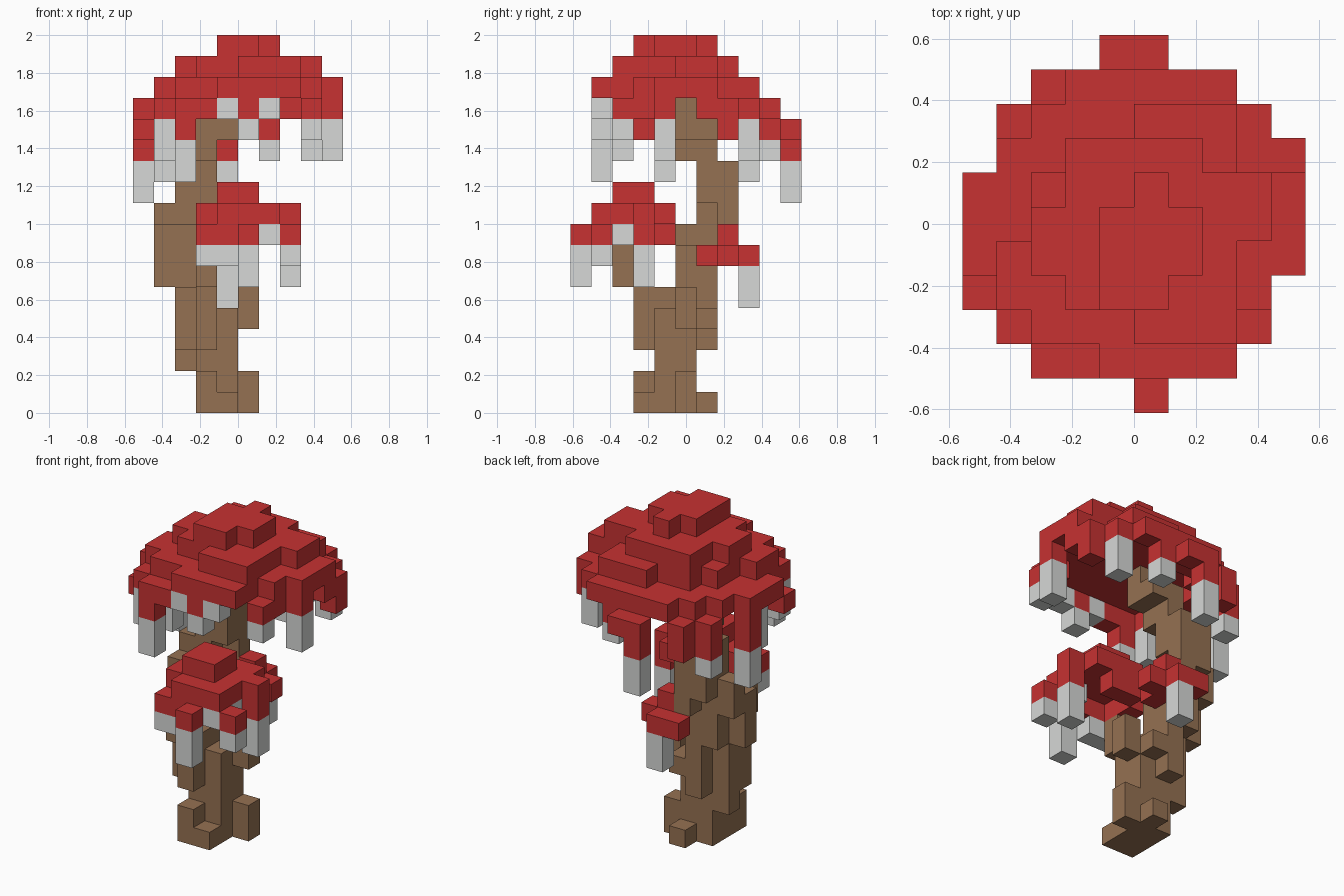
import bpy
import bmesh
from mathutils import Vector

if "Cube" in bpy.data.objects:
    bpy.data.objects.remove(bpy.data.objects["Cube"], do_unlink=True)

UNIT = 2 / 18                      # edge of one block
ORIGIN = Vector((-5, -5.5, 0))     # block grid corner


def material(name, colour):
    mat = bpy.data.materials.new(name)
    mat.use_nodes = True
    mat.diffuse_color = (*colour, 1)
    mat.node_tree.nodes["Principled BSDF"].inputs["Base Color"].default_value = (*colour, 1)
    return mat


RED = material("cap red", (0.57, 0.032, 0.032))
GREY = material("drip grey", (0.68, 0.69, 0.68))
BROWN = material("trunk brown", (0.3, 0.165, 0.085))


def layer(cells, level, left, back, *rows):
    """Add one plan drawing of blocks, rows running from back to front."""
    for r, row in enumerate(rows):
        for c, mark in enumerate(row):
            if mark == "#":
                cells.add((left + c, back - r, level))


def drip(cap, tips, column, row, top, pattern):
    """Hang a column of blocks: r is cap coloured, g is a grey tip."""
    for n, mark in enumerate(pattern):
        (cap if mark == "r" else tips).add((column, row, top - n))


def build(name, cells, mat):
    """Make one mesh with only the outer faces of the blocks."""
    bm = bmesh.new()
    for cell in sorted(cells):
        centre = Vector(cell) + Vector((0.5, 0.5, 0.5)) + ORIGIN
        for axis in range(3):
            for sign in (-1, 1):
                normal = Vector((0, 0, 0))
                normal[axis] = sign
                if tuple(int(a + b) for a, b in zip(cell, normal)) in cells:
                    continue
                u = Vector((0, 0, 0))
                u[(axis + 1) % 3] = 0.5
                v = normal.cross(u)
                mid = centre + normal / 2
                corners = (mid - u - v, mid + u - v, mid + u + v, mid - u + v)
                bm.faces.new([bm.verts.new(p * UNIT) for p in corners])
    bmesh.ops.remove_doubles(bm, verts=bm.verts, dist=UNIT / 100)
    mesh = bpy.data.meshes.new(name)
    bm.to_mesh(mesh)
    bm.free()
    mesh.materials.append(mat)
    bpy.context.collection.objects.link(bpy.data.objects.new(name, mesh))


# Trunk: roots, crooked middle, upper bend
trunk = set()
layer(trunk, 0, 3, 6, ".#.", "###", "##.", "##.")
layer(trunk, 1, 3, 5, "###", "##.", "#..")
layer(trunk, 2, 2, 5, "###", ".##")
layer(trunk, 3, 2, 6, ".#.", "###", "###", ".#.")
layer(trunk, 4, 2, 6, ".##.", "####", "###.", ".#..")
layer(trunk, 5, 2, 6, ".#..", "##.#", "##..", ".#..")
for level in (6, 7):
    layer(trunk, level, 1, 6, ".##", "###")
layer(trunk, 8, 1, 7, "..#", "##.", "##.")
layer(trunk, 9, 1, 7, ".##", "##.")
layer(trunk, 10, 2, 7, "##", "##")
layer(trunk, 11, 2, 7, "##", "##")
layer(trunk, 12, 3, 6, "#", "#")
layer(trunk, 13, 3, 6, "##", "##")
layer(trunk, 14, 3, 5, "##")
build("trunk", trunk, BROWN)

# Side branch under the front cap
branch = set()
drip(branch, branch, 3, 2, 7, "rr")
build("front_branch", branch, BROWN)

# Main cap: dome layers and open rim
cap, tips = set(), set()
layer(cap, 17, 4, 6, ".#.", "###", "###", "##.")
layer(cap, 16, 2, 7,
      ".####..",
      ".######",
      "#######",
      "######.",
      ".#####.",
      "...###.")
layer(cap, 15, 1, 8,
      "....###..",
      "..#####..",
      ".########",
      ".########",
      "#########",
      "########.",
      ".######..",
      "...####..")
layer(cap, 14, 0, 9,
      "...#####..",
      "..###...#.",
      ".##.....##",
      "##.......#",
      "##........",
      "##.......#",
      ".#......#.",
      ".#......#.",
      "..##.#....")
for column, row, top, pattern in (
        (0, 6, 13, "rrgg"), (0, 3, 13, "r"), (1, 4, 13, "ggg"),
        (1, 2, 13, "gg"), (1, 8, 13, "rrg"), (2, 1, 13, "rgg"),
        (2, 9, 13, "rr"), (4, 1, 14, "g"), (6, 1, 14, "g"),
        (5, 1, 13, "g"), (6, 9, 13, "rg"), (4, 10, 13, "rrgg"),
        (5, 10, 13, "r"), (8, 8, 13, "gg"), (8, 2, 13, "g"),
        (9, 4, 13, "gg"), (9, 7, 13, "r")):
    drip(cap, tips, column, row, top, pattern)
build("main_cap", cap, RED)
build("main_cap_drips", tips, GREY)

# Front cap
cap, tips = set(), set()
layer(cap, 10, 4, 3, "##", "##")
layer(cap, 9, 3, 4, ".###.", "#####", "####.", ".###.")
layer(cap, 8, 3, 4, ".##..", "#....", "#....", "..#..")
for column, row, pattern in (
        (5, 0, "rgg"), (4, 1, "rg"), (3, 1, "rg"), (7, 3, "rgg"),
        (7, 1, "rg"), (6, 1, "g"), (6, 2, "g")):
    drip(cap, tips, column, row, 8, pattern)
build("front_cap", cap, RED)
build("front_cap_drips", tips, GREY)

# Small back cap
cap, tips = set(), set()
layer(cap, 8, 4, 7, "#")
layer(cap, 7, 3, 8, "##.", ".##", ".#.")
drip(cap, tips, 4, 8, 6, "gg")
build("back_cap", cap, RED)
build("back_cap_drips", tips, GREY)
